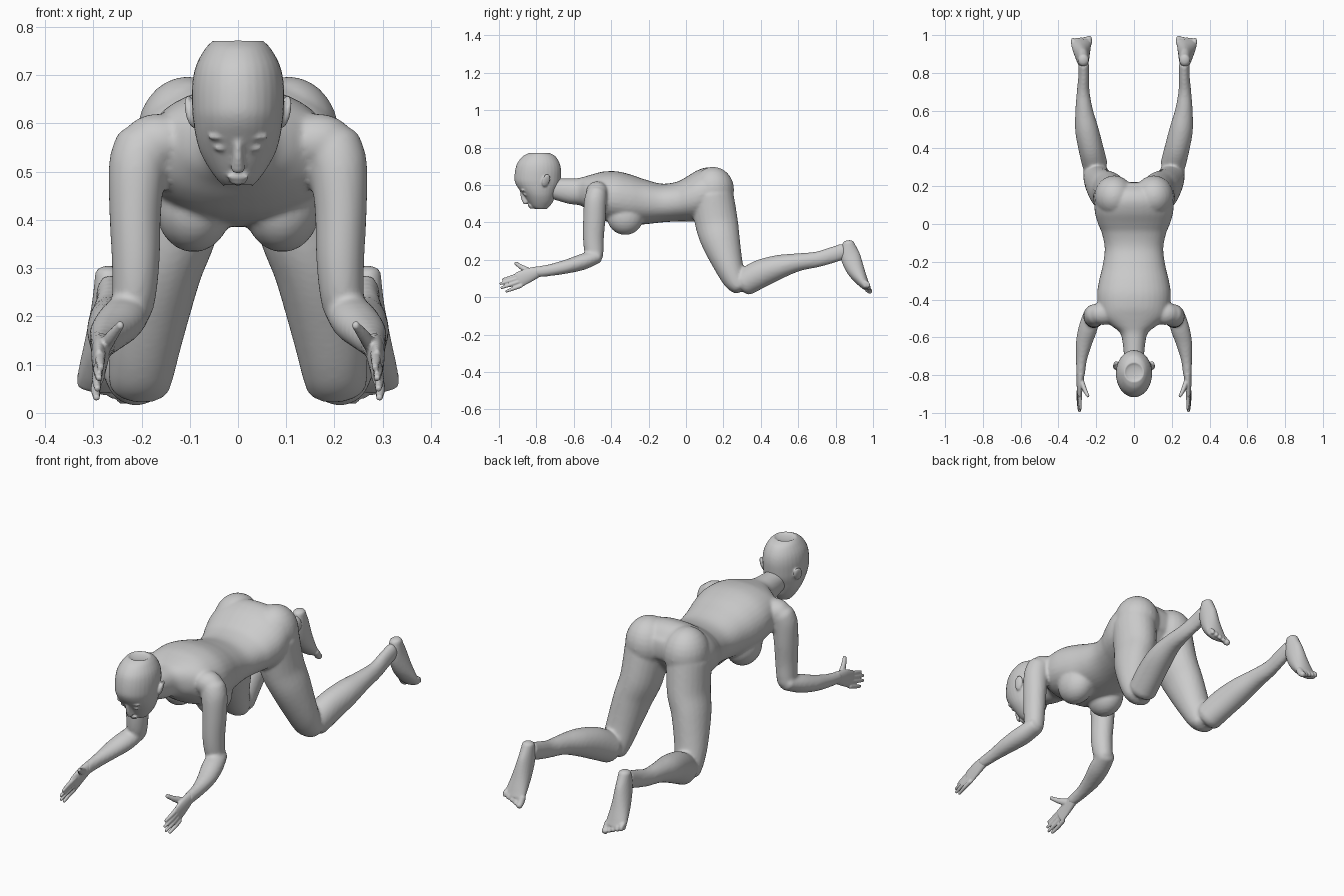
import bpy, bmesh, math
from mathutils import Vector, Matrix, Euler


def dense(st, sub=5):
    """Catmull-Rom resampling of stations (x, y, z, half width, half depth)."""
    out = []
    for i in range(len(st) - 1):
        a, b, c, d = (st[max(i - 1, 0)], st[i], st[i + 1], st[min(i + 2, len(st) - 1)])
        for k in range(sub):
            t = k / sub
            out.append([0.5 * (2 * q + (r - p) * t + (2 * p - 5 * q + 4 * r - w) * t * t
                        + (3 * q - p - 3 * r + w) * t ** 3) for p, q, r, w in zip(a, b, c, d)])
    return out + [list(st[-1])]


def tube(bm, st, s=1, axis=None, cap=0.6, power=2.0, n=24):
    """Closed loft of (super)elliptic rings with domed ends; s=-1 mirrors in x."""
    pts = dense([(q[0] * s, *q[1:]) for q in st])
    pos = [Vector(q[:3]) for q in pts]
    frames = []
    for i, q in enumerate(pts):
        t = Vector(axis) if axis else (pos[min(i + 1, len(pos) - 1)] - pos[max(i - 1, 0)]).normalized()
        frames.append((pos[i], t, max(q[3], .002), max(q[4], .002)))

    def dome(f, sign):
        c, t, a, b = f
        h = min(a, b) * cap * sign
        return [(c + t * h * math.sin(g), t, a * math.cos(g), b * math.cos(g)) for g in (.5, 1.0, 1.4)]
    frames = dome(frames[0], -1)[::-1] + frames + dome(frames[-1], 1)
    rings = []
    for c, t, a, b in frames:
        side = (Vector((1, 0, 0)) - t * t.x).normalized()
        up = t.cross(side)
        ring = []
        for k in range(n):
            g = 2 * math.pi * k / n
            u, v = (math.copysign(abs(w) ** (2 / power), w) for w in (math.cos(g), math.sin(g)))
            ring.append(bm.verts.new(c + side * a * u + up * b * v))
        rings.append(ring)
    for r0, r1 in zip(rings, rings[1:]):
        for k in range(n):
            bm.faces.new((r0[k], r0[(k + 1) % n], r1[(k + 1) % n], r1[k]))
    bm.faces.new(rings[0][::-1])
    bm.faces.new(rings[-1])


def ball(bm, loc, size, rot=(0, 0, 0)):
    bmesh.ops.create_uvsphere(bm, u_segments=24, v_segments=14, radius=1,
                              matrix=Matrix.LocRotScale(Vector(loc), Euler(rot), Vector(size)))


def fuse(name, bm, voxel, smooth, mirror=False):
    """Merge overlapping volumes into one smooth skin."""
    bmesh.ops.recalc_face_normals(bm, faces=bm.faces[:])
    me = bpy.data.meshes.new(name)
    bm.to_mesh(me)
    bm.free()
    ob = bpy.data.objects.new(name, me)
    bpy.context.collection.objects.link(ob)
    m = ob.modifiers.new("skin", 'REMESH')
    m.mode = 'VOXEL'
    m.voxel_size = voxel
    m.use_smooth_shade = True
    m = ob.modifiers.new("soften", 'SMOOTH')
    m.factor = 0.5
    m.iterations = smooth
    if mirror:
        ob.modifiers.new("other_side", 'MIRROR')


# torso and neck: y, top z, bottom z, half width
body = bmesh.new()
torso = [(-.73, .635, .53, .05), (-.63, .635, .50, .06), (-.575, .637, .493, .075),
         (-.535, .647, .475, .125), (-.49, .66, .44, .175), (-.44, .672, .41, .19),
         (-.37, .673, .392, .195), (-.30, .657, .385, .185), (-.22, .63, .39, .166),
         (-.13, .607, .40, .155), (-.05, .617, .405, .17), (.0, .642, .405, .19),
         (.06, .678, .405, .207), (.12, .695, .43, .205), (.17, .68, .48, .18), (.205, .64, .53, .12)]
tube(body, [(0, y, (t + b) / 2, w, (t - b) / 2) for y, t, b, w in torso], axis=(0, 1, 0), cap=.3, power=2.2, n=36)

for s in (1, -1):
    # breasts, buttocks, shoulder masses
    ball(body, (.092 * s, -.325, .43), (.08, .098, .097))
    ball(body, (.105 * s, .145, .575), (.105, .112, .122))
    ball(body, (.165 * s, -.475, .562), (.075, .06, .058))
    # upper arm and forearm
    tube(body, [(.195, -.477, .555, .06, .056), (.208, -.485, .51, .06, .06), (.213, -.49, .42, .054, .06),
                (.212, -.495, .32, .05, .056), (.215, -.492, .25, .046, .052), (.22, -.485, .215, .043, .044)], s)
    tube(body, [(.222, -.475, .217, .045, .036), (.243, -.55, .19, .05, .043), (.265, -.63, .166, .043, .038),
                (.278, -.72, .146, .029, .032), (.283, -.80, .135, .023, .029)], s)
    # thigh
    tube(body, [(.115, .14, .54, .10, .115), (.13, .163, .40, .093, .115), (.16, .186, .30, .086, .104),
                (.188, .228, .17, .077, .078), (.2, .262, .09, .069, .062), (.204, .283, .055, .063, .046)], s)
    # lower leg
    tube(body, [(.207, .315, .08, .067, .073), (.228, .40, .126, .066, .075), (.25, .50, .163, .062, .064),
                (.264, .60, .187, .047, .048), (.269, .70, .202, .034, .042), (.266, .78, .225, .029, .043),
                (.266, .845, .247, .028, .042)], s)
fuse("body", body, .008, 5)

# head: z, front y, back y, half width
head = bmesh.new()
skull = [(.773, -.835, -.735, .05), (.755, -.87, -.70, .068), (.72, -.90, -.677, .087), (.68, -.913, -.668, .095),
         (.63, -.917, -.670, .095), (.60, -.908, -.675, .092), (.57, -.888, -.688, .087),
         (.54, -.865, -.70, .078), (.51, -.845, -.712, .062), (.485, -.826, -.73, .044), (.47, -.805, -.745, .03)]
tube(head, [(0, (f + b) / 2, z, w, (b - f) / 2) for z, f, b, w in skull], axis=(0, 0, 1), cap=.25, n=32)
# nose, lips
tube(head, [(0, -.878, .565, .009, .01), (0, -.868, .53, .011, .014), (0, -.855, .507, .015, .016)])
ball(head, (0, -.834, .489), (.024, .012, .006))
ball(head, (0, -.826, .479), (.019, .012, .006))
for s in (1, -1):
    # eyes, brows, ears
    ball(head, (.034 * s, -.857, .55), (.016, .012, .009))
    ball(head, (.036 * s, -.868, .572), (.026, .014, .008))
    ball(head, (.098 * s, -.748, .625), (.009, .022, .036), (-.25, .25 * s, .35 * s))
fuse("head", head, .005, 2)

# hand: palm, four fingers, thumb
hand = bmesh.new()
tube(hand, [(.282, -.785, .139, .021, .028), (.286, -.84, .118, .018, .038), (.288, -.895, .093, .013, .042)])
for x, y0, z0, y1, z1 in [(.284, -.885, .122, -.98, .094), (.288, -.895, .102, -.993, .072),
                          (.291, -.895, .082, -.988, .05), (.293, -.88, .062, -.962, .031)]:
    tube(hand, [(x, y0, z0, .011, .011), (x + .002, (y0 + y1) / 2, (z0 + z1) / 2, .01, .01),
                (x, y1, z1, .007, .007)], n=12)
tube(hand, [(.281, -.825, .132, .015, .02), (.262, -.875, .158, .012, .014), (.243, -.912, .183, .008, .009)], n=12)
fuse("hands", hand, .004, 1, True)

# foot: heel to ball, then five toes
foot = bmesh.new()
tube(foot, [(.268, .868, .288, .028, .032), (.27, .877, .225, .033, .052), (.275, .905, .15, .042, .048),
            (.279, .94, .09, .051, .033), (.28, .962, .058, .054, .022)])
for i in range(5):
    x, r = .238 + .021 * i, (.016 if i == 0 else .0115)
    lift = .007 * i
    tube(foot, [(x, .957, .065 + lift * .5, r, r), (x, .972, .042 + lift, r, r),
                (x, .986 - lift * .4, .03 + lift, r * .9, r * .9)], n=12)
fuse("feet", foot, .005, 1, True)
